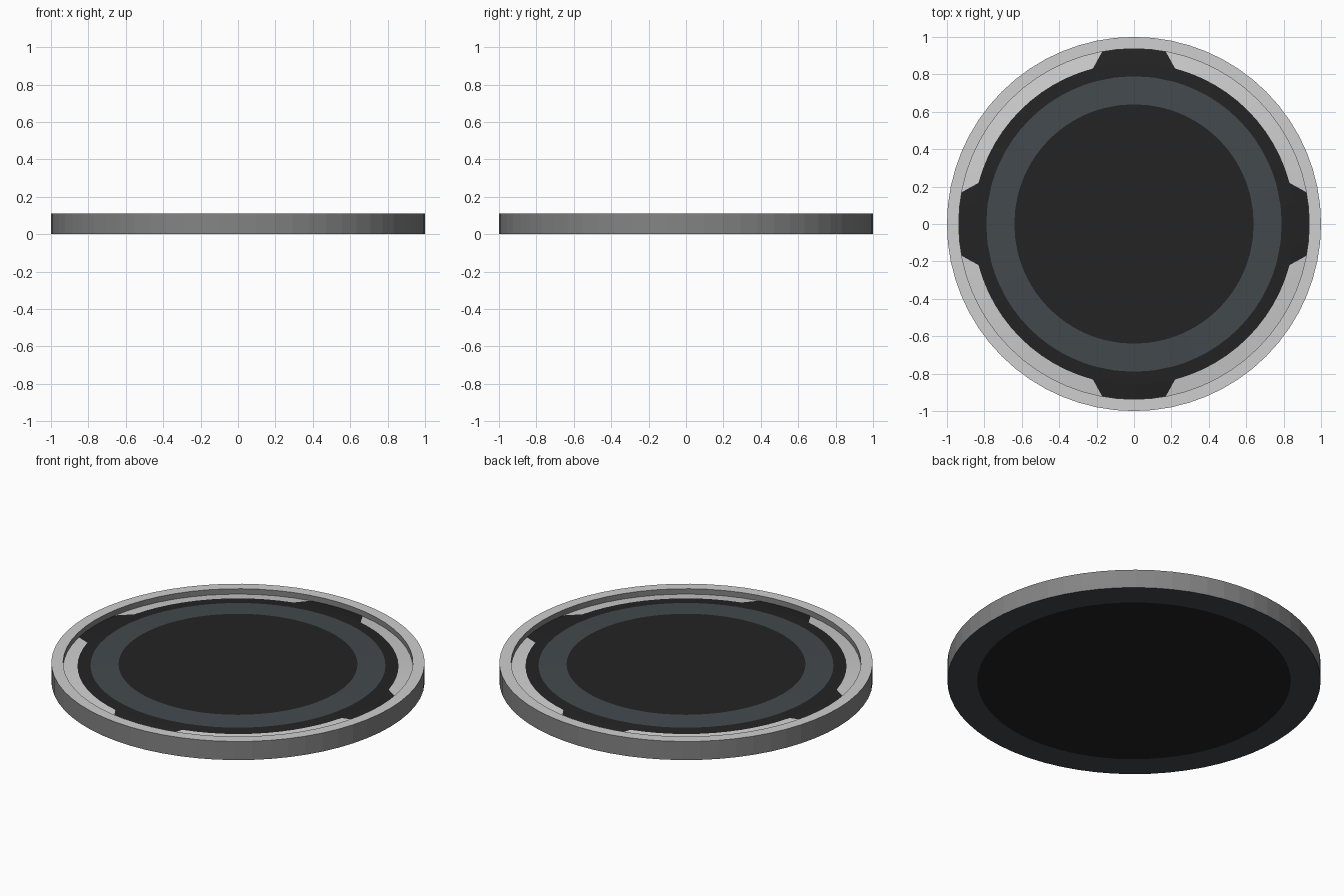
import bpy, bmesh, math

if "Cube" in bpy.data.objects:
    bpy.data.objects.remove(bpy.data.objects["Cube"])

SEG = 64
H = 0.11


def material(name, rgb):
    m = bpy.data.materials.new(name)
    m.diffuse_color = (*rgb, 1)
    m.use_nodes = True
    m.node_tree.nodes["Principled BSDF"].inputs["Base Color"].default_value = m.diffuse_color
    return m


LIGHT = material("light_grey", (0.62, 0.62, 0.62))
SIDE = material("mid_grey", (0.23, 0.23, 0.23))
BLACK = material("black", (0.017, 0.017, 0.017))
SLATE = material("slate", (0.056, 0.067, 0.075))
MATS = [LIGHT, SIDE, BLACK, SLATE]


def rings_to_object(name, rings, pick_material, angle_at, flip=False):
    """Skin a list of (radius, z) rings; radius 0 becomes a centre point."""
    bm = bmesh.new()
    loops = []
    for r, z in rings:
        if r == 0:
            loops.append([bm.verts.new((0, 0, z))] * SEG)
        else:
            loops.append([bm.verts.new((r * math.cos(a), r * math.sin(a), z))
                          for a in (angle_at(i, r) for i in range(SEG))])
    for k in range(len(loops) - 1):
        a, b = loops[k], loops[k + 1]
        for i in range(SEG):
            j = (i + 1) % SEG
            vs = list(dict.fromkeys((a[i], a[j], b[j], b[i])))
            if flip:
                vs.reverse()
            bm.faces.new(vs).material_index = pick_material(k, i)
    me = bpy.data.meshes.new(name)
    bm.to_mesh(me)
    bm.free()
    for m in MATS:
        me.materials.append(m)
    ob = bpy.data.objects.new(name, me)
    bpy.context.collection.objects.link(ob)
    return ob


def even(i, r):
    return math.tau * i / SEG


# Casing: underside, outer wall, flat rim and inner wall
casing = [(0, 0), (0.84, 0), (1, 0), (1, H), (0.937, H), (0.937, 0.07)]
casing_mats = [2, 3, 1, 0, 1]
rings_to_object("casing", casing, lambda k, i: casing_mats[k], even)

# Slightly domed face; four notches interrupt the light outer band
TAB = 4                      # segments per notch
QUAD = SEG // 4


def notched(i, r):
    half = math.radians(10.4 if r > 0.9 else 14.8)
    q, s = divmod(i, QUAD)
    if s <= TAB:
        a = -half + 2 * half * s / TAB
    else:
        a = half + (math.pi / 2 - 2 * half) * (s - TAB) / (QUAD - TAB)
    return q * math.pi / 2 + a


face = [(0.938, H - 0.032), (0.86, H - 0.021), (0.79, H - 0.016),
        (0.64, H - 0.010), (0.35, H - 0.006), (0, H - 0.005)]


def face_mat(k, i):
    if k == 0:
        return 2 if i % QUAD < TAB else 0
    return 3 if k == 2 else 2


rings_to_object("domed_face", face, face_mat, notched)

# Orient the casing's faces outward
bm = bmesh.new()
me = bpy.data.objects["casing"].data
bm.from_mesh(me)
bm.normal_update()
if any(f.normal.z > 0.5 for f in bm.faces if f.calc_center_median().z < 0.01):
    bmesh.ops.reverse_faces(bm, faces=bm.faces)
bm.to_mesh(me)
bm.free()
